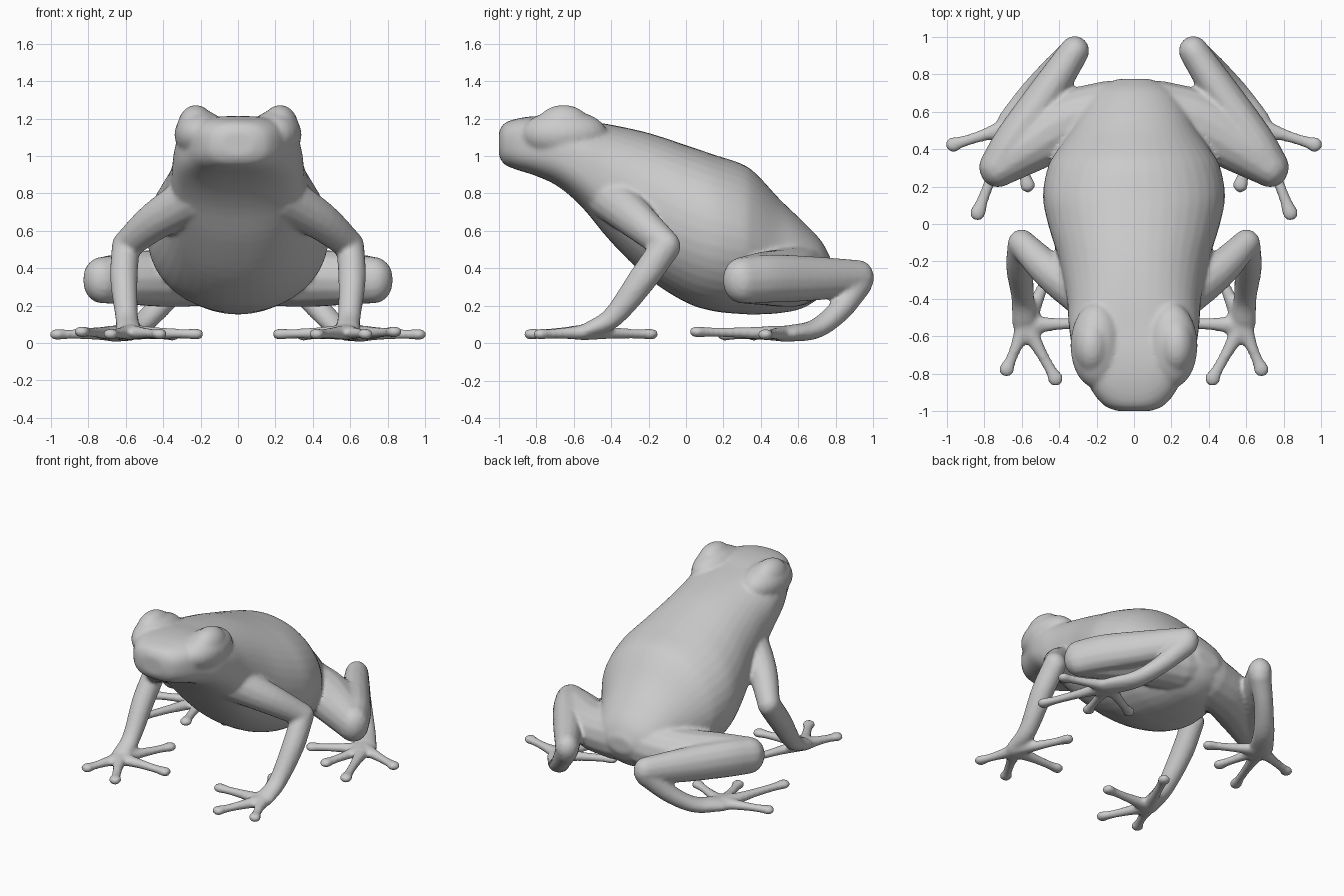
import bpy, bmesh, math
from mathutils import Vector, Matrix

if "Cube" in bpy.data.objects:
    bpy.data.objects.remove(bpy.data.objects["Cube"])

bm = bmesh.new()


def spline(points, steps):
    """Catmull-Rom interpolation of number tuples."""
    first = tuple(2 * a - b for a, b in zip(points[0], points[1]))
    last = tuple(2 * a - b for a, b in zip(points[-1], points[-2]))
    p = [first] + list(points) + [last]
    out = []
    for i in range(1, len(p) - 2):
        for k in range(steps):
            t = k / steps
            out.append(tuple(
                0.5 * (2 * b + (c - a) * t + (2 * a - 5 * b + 4 * c - d) * t * t
                       + (3 * b - a - 3 * c + d) * t ** 3)
                for a, b, c, d in zip(*p[i - 1:i + 3])))
    return out + [tuple(points[-1])]


def loft(rings):
    """Skin a list of coordinate rings and close both ends."""
    vs = [[bm.verts.new(c) for c in ring] for ring in rings]
    n = len(vs[0])
    for a, b in zip(vs, vs[1:]):
        for i in range(n):
            j = (i + 1) % n
            bm.faces.new((a[i], a[j], b[j], b[i]))
    bm.faces.new(vs[0][::-1])
    bm.faces.new(vs[-1])


def limb(points, steps=5, sides=14):
    """Round-ended tube through (x, y, z, half width, half height)."""
    s = spline(points, steps)
    pos = [Vector((q[0], q[1], q[2])) for q in s]
    rad = [(q[3], q[4]) for q in s]
    d0, d1 = (pos[0] - pos[1]).normalized(), (pos[-1] - pos[-2]).normalized()
    caps = [math.radians(a) for a in (85, 65, 45, 22)]
    stations = [(pos[0] + d0 * (rad[0][0] * math.sin(a)), -d0, rad[0], math.cos(a)) for a in caps]
    for i, p in enumerate(pos):
        t = pos[min(i + 1, len(pos) - 1)] - pos[max(i - 1, 0)]
        stations.append((p, t.normalized(), rad[i], 1.0))
    stations += [(pos[-1] + d1 * (rad[-1][0] * math.sin(a)), d1, rad[-1], math.cos(a))
                 for a in caps[::-1]]
    rings = []
    for p, t, (rw, rh), f in stations:
        side = t.cross(Vector((0, 0, 1))).normalized()
        up = side.cross(t)
        rings.append([p + side * (rw * f * math.cos(u)) + up * (rh * f * math.sin(u))
                      for u in (math.tau * k / sides for k in range(sides))])
    loft(rings)


def blob(center, size):
    bmesh.ops.create_uvsphere(bm, u_segments=24, v_segments=14, radius=1,
                              matrix=Matrix.Translation(center) @ Matrix.Diagonal((*size, 1)))


def digit(root, tip, r=0.031):
    """Finger or toe: wide root, thin middle, swollen pad at the tip."""
    a, b = Vector(root), Vector(tip)
    m, n = a.lerp(b, 0.45), a.lerp(b, 0.82)
    limb([(*a, r * 1.9, r * 1.4), (*m, r * 1.1, r), (*n, r, r * .85), (*b, r * 1.4, r)], 4, 12)


# eye bump, its soft base, and eyeball
blob((0.225, -0.655, 1.15), (0.1, 0.15, 0.123))
blob((0.2, -0.65, 1.115), (0.14, 0.23, 0.13))
blob((0.28, -0.65, 1.115), (0.06, 0.09, 0.07))

# arm: upper arm, forearm, palm, fingers
limb([(0.23, -0.4, .78, .13, .13), (0.44, -0.26, .655, .1, .105), (0.6, -0.105, .52, .075, .08)])
limb([(0.6, -0.105, .52, .075, .08), (0.61, -0.23, .345, .074, .077),
      (0.595, -0.39, .14, .062, .058), (0.585, -0.53, .065, .068, .042)])
for tip in [(0.68, -0.775, .048), (0.42, -0.825, .048), (0.225, -0.53, .048), (0.42, -0.19, .048)]:
    digit((0.58, -0.54, .058), tip)

# hind leg: thigh, shin, ankle, toes
limb([(0.12, .6, .37, .17, .17), (0.35, .54, .35, .17, .16),
      (0.55, .42, .345, .145, .145), (0.725, .295, .335, .1, .125)])
limb([(0.735, .305, .335, .095, .125), (0.64, .455, .345, .103, .13),
      (0.48, .68, .345, .1, .12), (0.318, .925, .35, .08, .095)])
limb([(0.325, .92, .32, .075, .08), (0.44, .82, .175, .065, .062),
      (0.55, .69, .075, .072, .052), (0.65, .54, .05, .085, .044)])
for tip in [(0.965, .425, .046), (0.835, .06, .06), (0.57, .21, .043), (0.35, .36, .043)]:
    digit((0.66, .52, .052), tip)

# mirror limbs and eyes to the other side
dup = bmesh.ops.duplicate(bm, geom=bm.verts[:] + bm.edges[:] + bm.faces[:])["geom"]
for v in dup:
    if isinstance(v, bmesh.types.BMVert):
        v.co.x *= -1

# head and torso: (y, bottom, top, half width, squareness)
sections = [
    (-1.0, 1.0, 1.13, .09, 2.4), (-.97, .955, 1.175, .16, 2.6), (-.9, .925, 1.2, .22, 2.9),
    (-.8, .893, 1.213, .27, 3.0), (-.68, .835, 1.21, .325, 2.9), (-.55, .72, 1.19, .348, 2.6),
    (-.4, .54, 1.167, .36, 2.4), (-.2, .345, 1.123, .4, 2.2), (0, .217, 1.058, .46, 2.1),
    (.15, .17, 1.007, .487, 2.1), (.3, .155, .957, .462, 2.0), (.38, .153, .9, .42, 2.0),
    (.5, .16, .77, .34, 2.0), (.62, .185, .655, .28, 2.0), (.72, .25, .55, .2, 2.0),
    (.775, .34, .45, .09, 2.0)]
rings = []
for y, lo, hi, w, e in spline(sections, 4):
    ring = []
    for k in range(40):
        c, s = math.cos(math.tau * k / 40), math.sin(math.tau * k / 40)
        ring.append((w * math.copysign(abs(c) ** (2 / e), c), y,
                     (lo + hi) / 2 + (hi - lo) / 2 * math.copysign(abs(s) ** (2 / e), s)))
    rings.append(ring)
loft(rings)

# fuse everything into one smooth skin
bmesh.ops.recalc_face_normals(bm, faces=bm.faces[:])
mesh = bpy.data.meshes.new("frog_skin")
bm.to_mesh(mesh)
bm.free()
frog = bpy.data.objects.new("frog_skin", mesh)
bpy.context.collection.objects.link(frog)
rm = frog.modifiers.new("fuse", 'REMESH')
rm.mode = 'VOXEL'
rm.voxel_size = 0.013
rm.use_smooth_shade = True
sm = frog.modifiers.new("soften", 'SMOOTH')
sm.factor = 0.5
sm.iterations = 6
